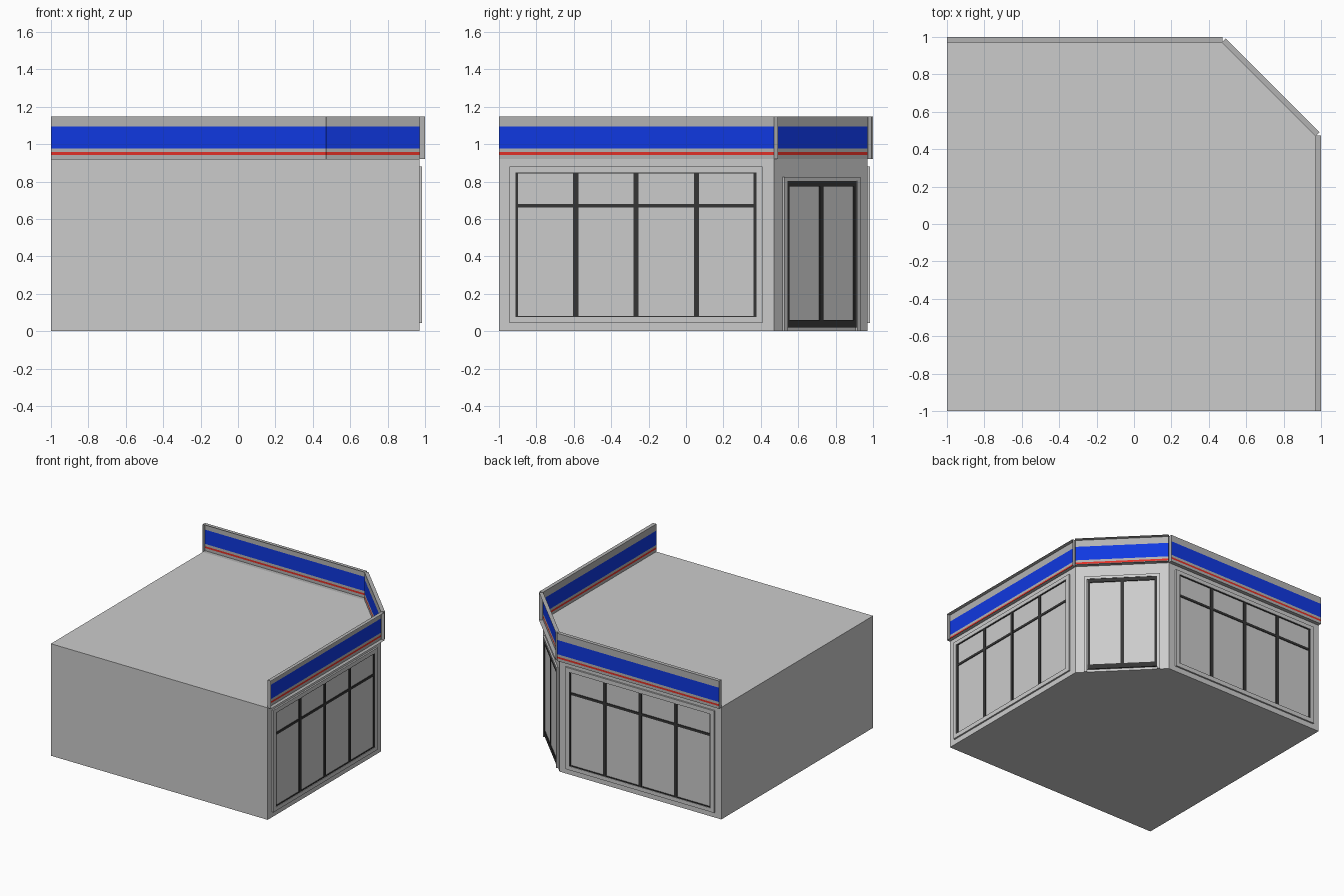
import bpy, bmesh
from mathutils import Vector

if "Cube" in bpy.data.objects:
    bpy.data.objects.remove(bpy.data.objects["Cube"])

R = 0.5 ** 0.5
# wall frames: origin on the wall plane, direction along the wall, outward direction
WALLS = {
    "right": (Vector((0.97, 0, 0)), Vector((0, 1, 0)), Vector((1, 0, 0))),
    "back": (Vector((0, 0.97, 0)), Vector((1, 0, 0)), Vector((0, 1, 0))),
    "corner": (Vector((0.72, 0.72, 0)), Vector((-R, R, 0)), Vector((R, R, 0))),
}


def material(name, rgb):
    m = bpy.data.materials.new(name)
    m.diffuse_color = (*rgb, 1)
    m.use_nodes = True
    m.node_tree.nodes["Principled BSDF"].inputs["Base Color"].default_value = m.diffuse_color
    return m


GREY = material("grey", (0.45, 0.45, 0.45))
BLUE = material("blue", (0.005, 0.04, 0.75))
RED = material("red", (0.75, 0.03, 0.02))
DARK = material("dark_metal", (0.035, 0.035, 0.035))


def finish(bm, name, mats=()):
    me = bpy.data.meshes.new(name)
    bm.to_mesh(me)
    bm.free()
    for m in mats:
        me.materials.append(m)
    ob = bpy.data.objects.new(name, me)
    bpy.context.collection.objects.link(ob)
    return ob


def add_box(bm, wall, u0, u1, v0, v1, z0, z1):
    o, u, v = WALLS[wall]
    verts = bmesh.ops.create_cube(bm, size=1)["verts"]
    for p in verts:
        a, b, c = p.co
        p.co = (o + u * (u0 + (a + 0.5) * (u1 - u0)) + v * (v0 + (b + 0.5) * (v1 - v0))
                + Vector((0, 0, z0 + (c + 0.5) * (z1 - z0))))


def boxes(name, wall, items, mats=()):
    bm = bmesh.new()
    for it in items:
        add_box(bm, wall, *it)
    bmesh.ops.recalc_face_normals(bm, faces=bm.faces)
    return finish(bm, name, mats)


def ring(u0, u1, z0, z1, w, v0, v1, bottom=True):
    """Four (or three) bars around a rectangle."""
    low = z0 + w if bottom else z0
    bars = [(u0, u0 + w, v0, v1, low, z1 - w), (u1 - w, u1, v0, v1, low, z1 - w),
            (u0, u1, v0, v1, z1 - w, z1)]
    return bars + ([(u0, u1, v0, v1, z0, low)] if bottom else [])


def fascia(wall, u0, u1):
    """Sign band, open at the rear, with blue and red stripes on its face."""
    bm = bmesh.new()
    add_box(bm, wall, u0, u1, 0, 0.03, 0.92, 1.148)
    bmesh.ops.recalc_face_normals(bm, faces=bm.faces)
    out = WALLS[wall][2]
    inner = [f for f in bm.faces if f.normal.dot(out) < -0.9]
    bmesh.ops.delete(bm, geom=inner, context="FACES_ONLY")
    for z in (0.942, 0.957, 0.976, 1.093):
        bmesh.ops.bisect_plane(bm, geom=bm.verts[:] + bm.edges[:] + bm.faces[:],
                               plane_co=(0, 0, z), plane_no=(0, 0, 1))
    for f in bm.faces:
        if f.normal.dot(out) > 0.9:
            z = f.calc_center_median().z
            f.material_index = 1 if 0.976 < z < 1.093 else 2 if 0.942 < z < 0.957 else 0
    finish(bm, wall + "_fascia", (GREY, BLUE, RED))


# building body with the cut corner
bm = bmesh.new()
outline = [(-1, -1), (0.97, -1), (0.97, 0.47), (0.47, 0.97), (-1, 0.97)]
base = bm.faces.new([bm.verts.new((x, y, 0)) for x, y in outline])
top = bmesh.ops.extrude_face_region(bm, geom=[base])["geom"]
bmesh.ops.translate(bm, vec=(0, 0, 0.92), verts=[g for g in top if isinstance(g, bmesh.types.BMVert)])
bmesh.ops.recalc_face_normals(bm, faces=bm.faces)
finish(bm, "building_body")

# sign bands
fascia("right", -1, 0.472)
fascia("back", -1, 0.472)
fascia("corner", -0.354, 0.354)

# shop windows on the right and back walls
for wall in ("right", "back"):
    boxes(wall + "_window_surround", wall, ring(-0.944, 0.409, 0.043, 0.88, 0.032, 0, 0.013))
    boxes(wall + "_window_glass", wall, [(-0.912, 0.377, 0, 0.003, 0.067, 0.858)])
    bars = ring(-0.912, 0.377, 0.067, 0.858, 0.015, 0, 0.009)
    bars += [(c - 0.014, c + 0.014, 0, 0.009, 0.08, 0.845) for c in (-0.589, -0.268, 0.056)]
    bars.append((-0.9, 0.365, 0, 0.008, 0.661, 0.681))
    boxes(wall + "_window_bars", wall, bars, [DARK])

# double door on the corner
boxes("door_surround", "corner", ring(-0.287, 0.287, 0.0, 0.825, 0.022, 0, 0.013, bottom=False))
boxes("door_glass", "corner", [(-0.262, 0.262, 0, 0.003, 0.02, 0.803)])
boxes("door_bars", "corner", [
    (-0.262, 0.262, 0, 0.01, 0.773, 0.805),
    (-0.262, 0.262, 0, 0.01, 0.02, 0.06),
    (-0.262, -0.243, 0, 0.009, 0.06, 0.773),
    (0.243, 0.262, 0, 0.009, 0.06, 0.773),
    (-0.014, 0.014, 0, 0.009, 0.06, 0.773)], [DARK])
